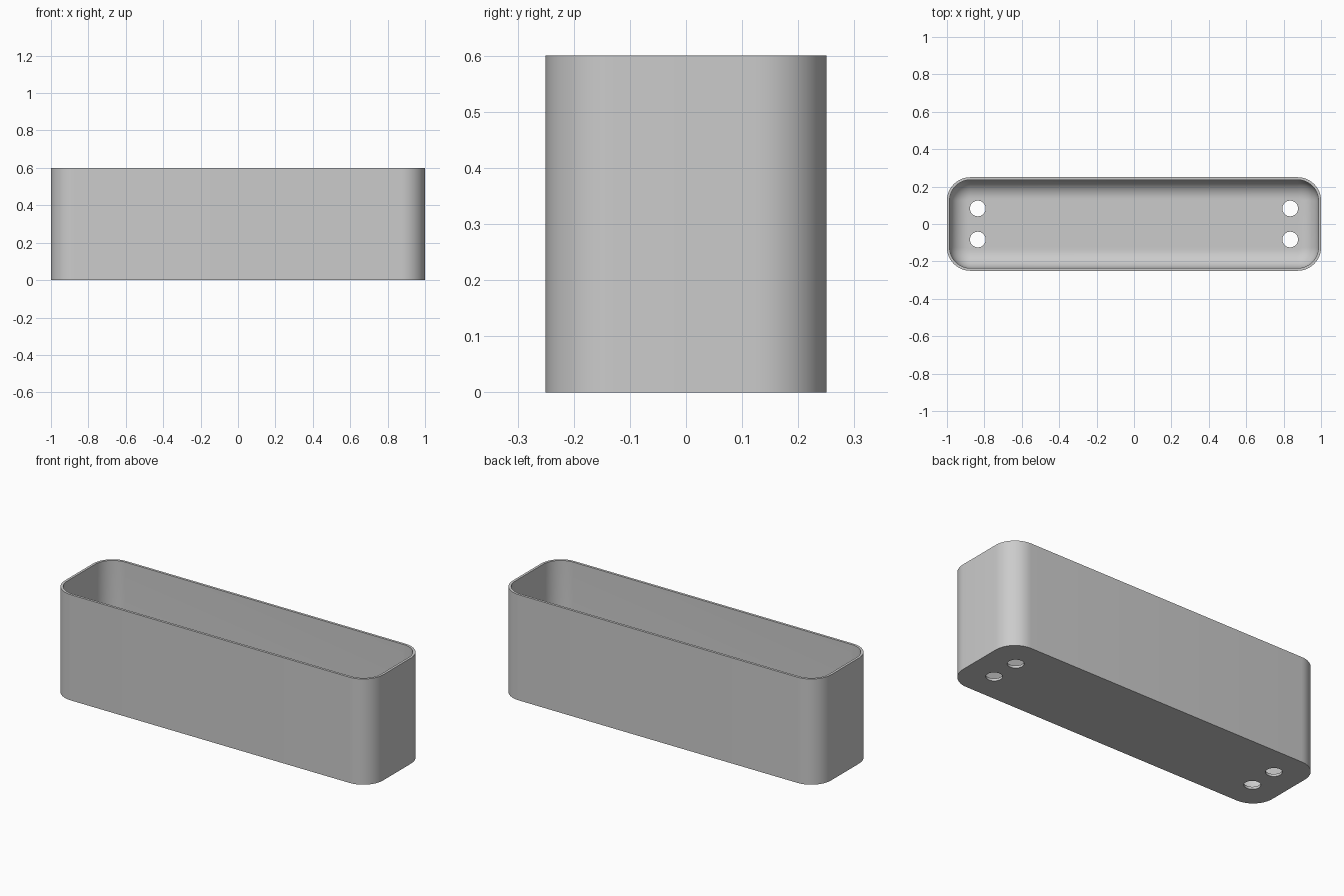
import bpy, bmesh
from math import sin, cos, pi, radians

old = bpy.data.objects.get("Cube")
if old:
    bpy.data.objects.remove(old)

LENGTH, WIDTH, HEIGHT = 2.0, 0.5, 0.6
CORNER, WALL, FLOOR, FILLET = 0.125, 0.014, 0.014, 0.1
HOLE_X, HOLE_Y, HOLE_R = 0.835, 0.083, 0.042
STEPS = 12

grey = bpy.data.materials.new("plain grey")
grey.use_nodes = True
colour = (0.6, 0.6, 0.6, 1)
grey.diffuse_color = colour
grey.node_tree.nodes["Principled BSDF"].inputs["Base Color"].default_value = colour


def ring(bm, inset, z):
    """Rounded rectangle of vertices, shrunk by inset."""
    r = CORNER - inset
    cx, cy = LENGTH / 2 - CORNER, WIDTH / 2 - CORNER
    verts = []
    for q, (sx, sy) in enumerate([(1, 1), (-1, 1), (-1, -1), (1, -1)]):
        for i in range(STEPS + 1):
            a = (q + i / STEPS) * pi / 2
            verts.append(bm.verts.new((sx * cx + r * cos(a), sy * cy + r * sin(a), z)))
    return verts


# Planter box: outer wall, rim, inner wall, rounded inner floor edge
bm = bmesh.new()
sections = [(0, 0), (0, HEIGHT), (WALL, HEIGHT)]
for i in range(STEPS + 1):
    a = i / STEPS * pi / 2
    sections.append((WALL + FILLET * (1 - cos(a)), FLOOR + FILLET * (1 - sin(a))))
rings = [ring(bm, inset, z) for inset, z in sections]
for low, high in zip(rings, rings[1:]):
    for i in range(len(low)):
        j = (i + 1) % len(low)
        bm.faces.new((low[i], low[j], high[j], high[i]))
bm.faces.new(rings[0][::-1])
bm.faces.new(rings[-1])
bmesh.ops.recalc_face_normals(bm, faces=bm.faces)
mesh = bpy.data.meshes.new("planter_box")
bm.to_mesh(mesh)
bm.free()
mesh.materials.append(grey)
box = bpy.data.objects.new("planter_box", mesh)
bpy.context.collection.objects.link(box)

# Drain holes through the floor
bm = bmesh.new()
for sx in (-1, 1):
    for sy in (-1, 1):
        made = bmesh.ops.create_cone(bm, cap_ends=True, segments=32,
                                     radius1=HOLE_R, radius2=HOLE_R, depth=0.2)
        bmesh.ops.translate(bm, verts=made["verts"], vec=(sx * HOLE_X, sy * HOLE_Y, 0))
cut_mesh = bpy.data.meshes.new("drain_hole_cutter")
bm.to_mesh(cut_mesh)
bm.free()
cut_mesh.materials.append(grey)
cutter = bpy.data.objects.new("drain_hole_cutter", cut_mesh)
bpy.context.collection.objects.link(cutter)

# Apply the cut, then remove the cutter
mod = box.modifiers.new("drain_holes", "BOOLEAN")
mod.operation = "DIFFERENCE"
mod.solver = "EXACT"
mod.object = cutter
bpy.context.view_layer.objects.active = box
box.select_set(True)
bpy.ops.object.modifier_apply(modifier=mod.name)
bpy.data.objects.remove(cutter)
bpy.ops.object.shade_smooth_by_angle(angle=radians(30))
